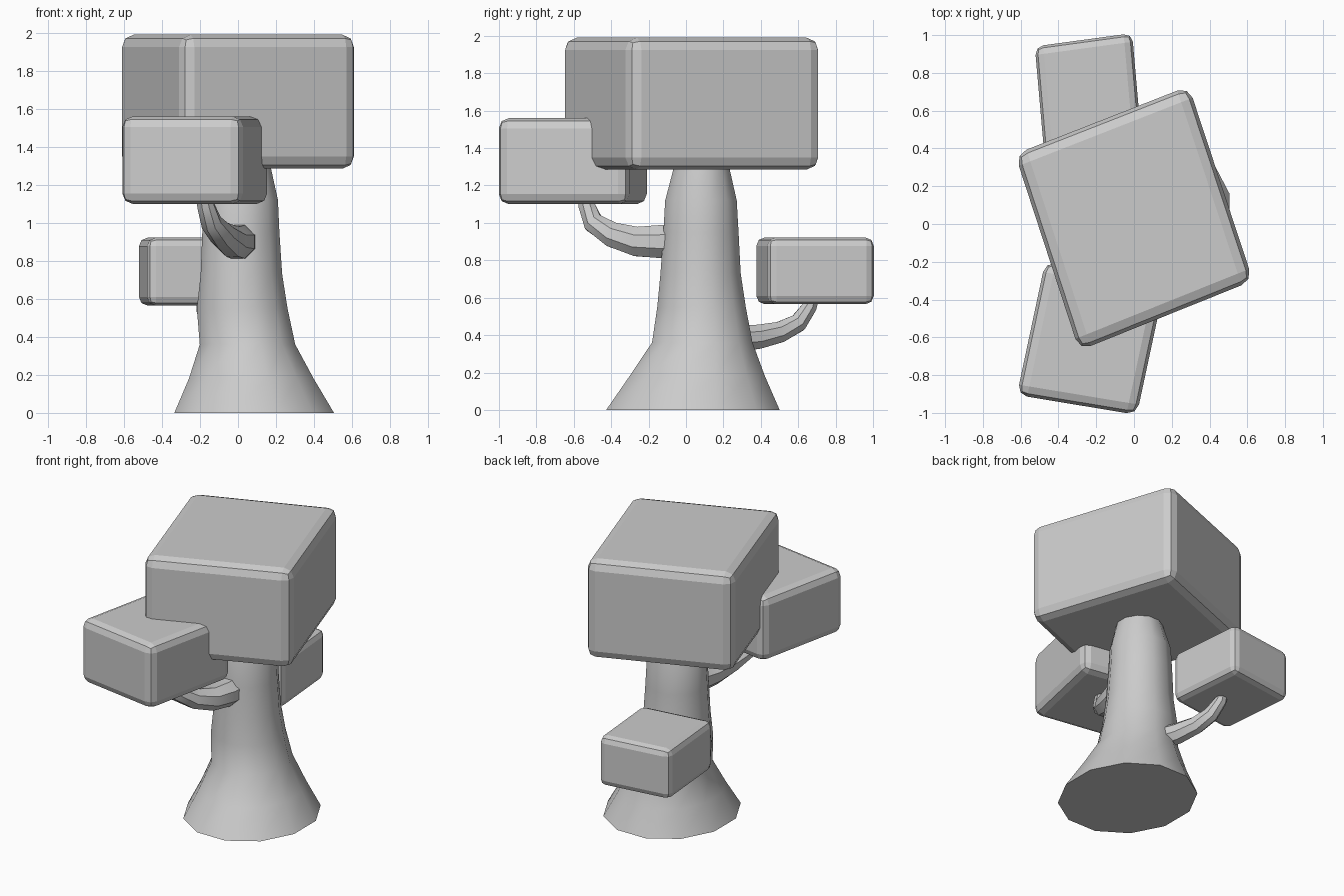
import bpy, bmesh
from math import sin, cos, pi, radians
from mathutils import Vector

if "Cube" in bpy.data.objects:
    bpy.data.objects.remove(bpy.data.objects["Cube"])


def finish(name, bm):
    bmesh.ops.recalc_face_normals(bm, faces=bm.faces[:])
    mesh = bpy.data.meshes.new(name)
    bm.to_mesh(mesh)
    bm.free()
    obj = bpy.data.objects.new(name, mesh)
    bpy.context.collection.objects.link(obj)
    return obj


def smooth(obj, angle=40):
    bpy.ops.object.select_all(action='DESELECT')
    obj.select_set(True)
    bpy.context.view_layer.objects.active = obj
    bpy.ops.object.shade_smooth_by_angle(angle=radians(angle))


def loft(name, rings, sides):
    """Skin capped rings; each ring is (centre, side axis, up axis)."""
    bm = bmesh.new()
    loops = []
    for c, u, v in rings:
        angles = [2 * pi * (i + 0.5) / sides for i in range(sides)]
        loops.append([bm.verts.new(c + u * cos(a) + v * sin(a)) for a in angles])
    for a, b in zip(loops, loops[1:]):
        for i in range(sides):
            j = (i + 1) % sides
            bm.faces.new((a[i], a[j], b[j], b[i]))
    bm.faces.new(loops[0])
    bm.faces.new(loops[-1])
    obj = finish(name, bm)
    smooth(obj)
    return obj


def branch(name, path):
    """Tapered eight-sided tube along points of (x, y, z, radius)."""
    pts = [Vector(p[:3]) for p in path]
    rings = []
    side = Vector((1, 0, 0))
    for i, p in enumerate(pts):
        d = (pts[min(i + 1, len(pts) - 1)] - pts[max(i - 1, 0)]).normalized()
        u = (side - d * side.dot(d)).normalized()
        rings.append((p, u * path[i][3], d.cross(u) * path[i][3]))
    return loft(name, rings, 8)


def foliage(name, corners, z0, z1, bevel):
    """Upright block on a four-cornered plan with rounded edges."""
    bm = bmesh.new()
    low = [bm.verts.new((x, y, z0)) for x, y in corners]
    top = [bm.verts.new((x, y, z1)) for x, y in corners]
    bm.faces.new(low)
    bm.faces.new(top)
    for i in range(4):
        j = (i + 1) % 4
        bm.faces.new((low[i], low[j], top[j], top[i]))
    bmesh.ops.recalc_face_normals(bm, faces=bm.faces[:])
    bmesh.ops.bevel(bm, geom=bm.edges[:], offset=bevel, segments=2,
                    profile=0.5, affect='EDGES')
    return finish(name, bm)


# Trunk: z, centre x, centre y, radius x, radius y
trunk = [
    (0.00, 0.085, 0.037, 0.435, 0.480),
    (0.18, 0.070, 0.060, 0.340, 0.375),
    (0.36, 0.050, 0.087, 0.260, 0.278),
    (0.55, 0.022, 0.083, 0.247, 0.245),
    (0.73, 0.018, 0.078, 0.222, 0.222),
    (0.95, 0.015, 0.080, 0.210, 0.208),
    (1.12, 0.015, 0.080, 0.202, 0.198),
    (1.29, 0.025, 0.083, 0.153, 0.155),
    (1.36, 0.025, 0.083, 0.140, 0.140),
]
loft("trunk", [(Vector((x, y, z)), Vector((rx, 0, 0)), Vector((0, ry, 0)))
               for z, x, y, rx, ry in trunk], 12)

# Branches
branch("front_branch", [
    (0.00, -0.02, 0.90, 0.100), (0.00, -0.14, 0.90, 0.095),
    (-0.03, -0.26, 0.90, 0.085), (-0.08, -0.39, 0.935, 0.072),
    (-0.14, -0.495, 1.00, 0.058), (-0.17, -0.53, 1.09, 0.048),
    (-0.18, -0.54, 1.15, 0.045)])
branch("back_branch", [
    (0.00, 0.25, 0.38, 0.075), (-0.06, 0.38, 0.39, 0.070),
    (-0.11, 0.50, 0.415, 0.060), (-0.15, 0.60, 0.465, 0.052),
    (-0.18, 0.66, 0.55, 0.042), (-0.18, 0.68, 0.62, 0.040)])

# Foliage blocks
foliage("crown", [(-0.63, 0.37), (0.29, 0.73), (0.63, -0.30), (-0.29, -0.67)],
        1.285, 1.99, 0.065)
foliage("front_foliage", [(-0.62, -0.905), (0.015, -1.01), (0.165, -0.31), (-0.47, -0.20)],
        1.10, 1.56, 0.055)
foliage("back_foliage", [(-0.475, 0.37), (0.04, 0.44), (-0.01, 1.01), (-0.525, 0.94)],
        0.565, 0.922, 0.045)
